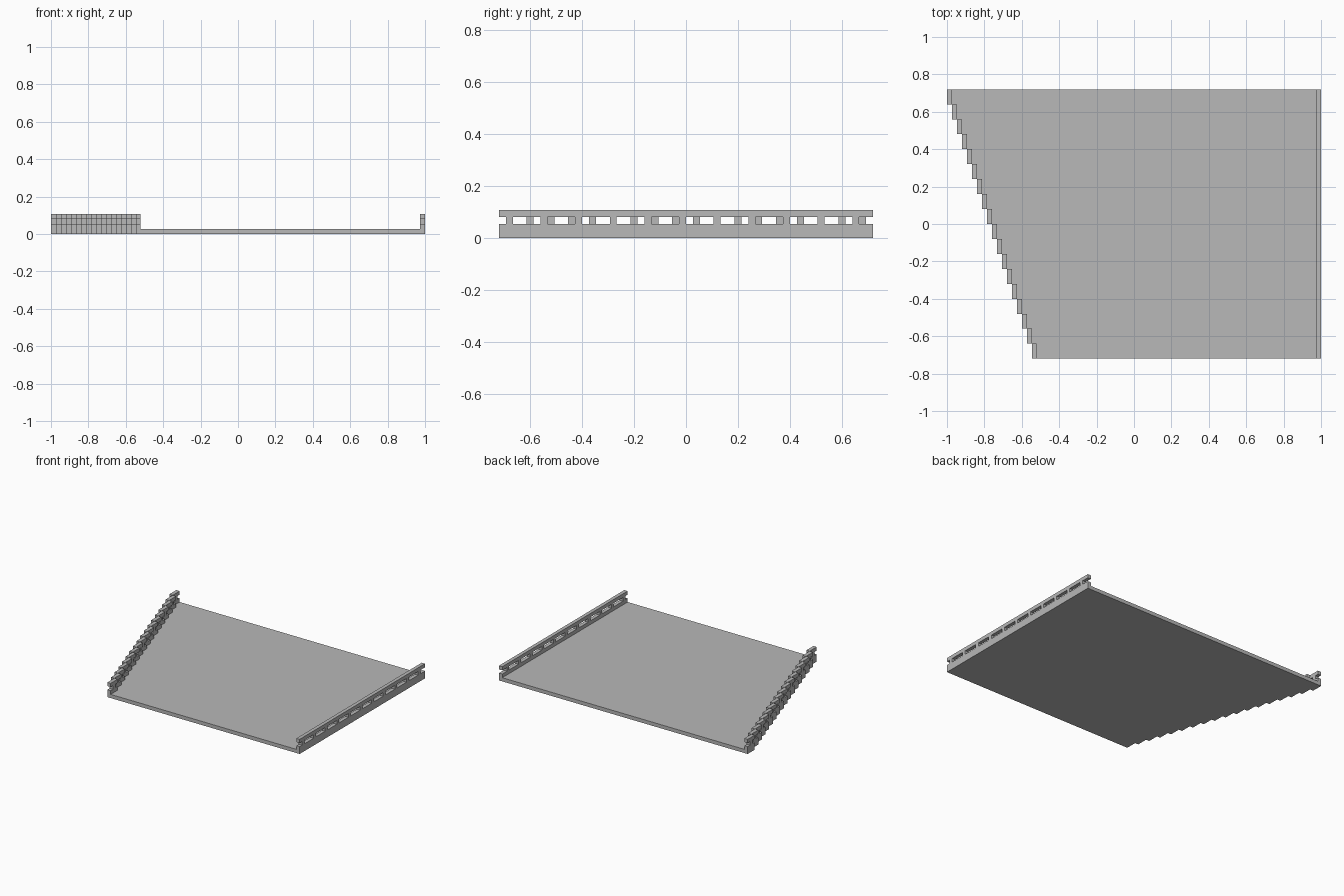
import bpy
import bmesh
from mathutils import Vector

if "Cube" in bpy.data.objects:
    bpy.data.objects.remove(bpy.data.objects["Cube"], do_unlink=True)

# Everything sits on a square module
WIDE, DEEP, STEPS, STEP = 75, 54, 18, 3
U = 2 / WIDE
ORIGIN = Vector((-WIDE / 2, -DEEP / 2, 0))

grey = bpy.data.materials.new("plain grey")
grey.use_nodes = True
COLOR = (0.48, 0.48, 0.48, 1)
grey.diffuse_color = COLOR
grey.node_tree.nodes["Principled BSDF"].inputs["Base Color"].default_value = COLOR


def prism(name, outline, z0, z1):
    """Extrude a closed outline, given in modules, from z0 up to z1."""
    bm = bmesh.new()
    verts = [bm.verts.new((Vector((x, y, z0)) + ORIGIN) * U) for x, y in outline]
    face = bm.faces.new(verts)
    new = bmesh.ops.extrude_face_region(bm, geom=[face])["geom"]
    top = [v for v in new if isinstance(v, bmesh.types.BMVert)]
    bmesh.ops.translate(bm, verts=top, vec=(0, 0, (z1 - z0) * U))
    bmesh.ops.recalc_face_normals(bm, faces=bm.faces)
    mesh = bpy.data.meshes.new(name)
    bm.to_mesh(mesh)
    bm.free()
    mesh.materials.append(grey)
    obj = bpy.data.objects.new(name, mesh)
    bpy.context.collection.objects.link(obj)
    return obj


def box(name, x, y, z0, z1, length):
    return prism(name, [(x, y), (x + 1, y), (x + 1, y + length), (x, y + length)], z0, z1)


def stair_edge(offset):
    """Zigzag edge running from front to back."""
    edge = []
    for k in range(STEPS):
        x = STEPS - 1 - k + offset
        edge += [(x, k * STEP), (x, (k + 1) * STEP)]
    return edge


# Floor plate with a stepped side
floor_outline = [(WIDE, DEEP), (WIDE, 0)] + stair_edge(0)
prism("floor", floor_outline, 0, 1)

# Straight rail: low wall, posts and top bar
box("rail_wall", WIDE - 1, 0, 1, 2, DEEP)
box("rail_bar", WIDE - 1, 0, 3, 4, DEEP)
for y in range(1, DEEP, 5):
    box("rail_post", WIDE - 1, y, 2, 3, 1)

# Stepped rail: one short wall, post and bar per step
for k in range(STEPS):
    x, y = STEPS - 1 - k, k * STEP
    box("step_wall", x, y, 1, 2, STEP)
    box("step_post", x, y + 1, 2, 3, 1)
    box("step_bar", x, y, 3, 4, STEP)
